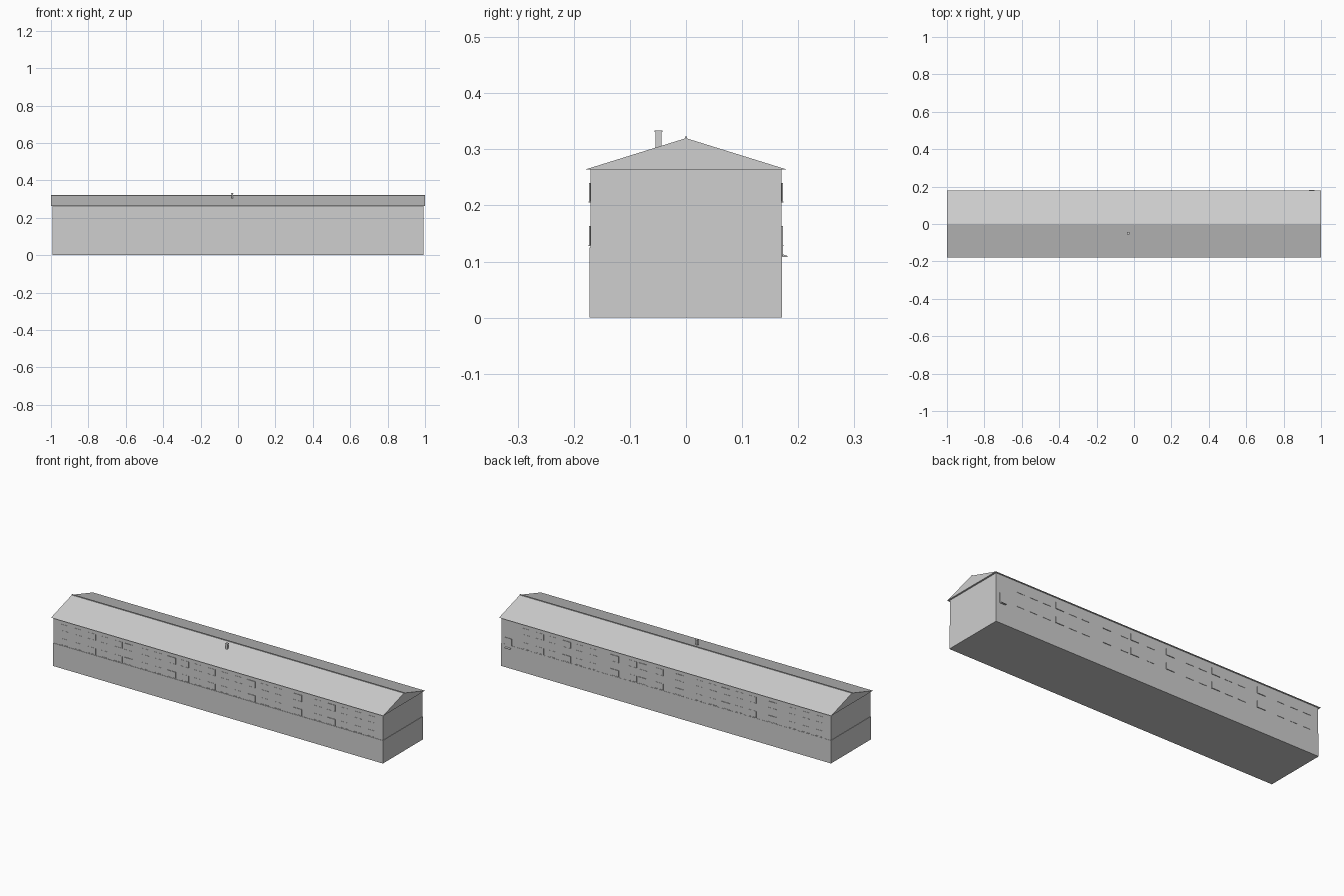
import bpy

old = bpy.data.objects.get("Cube")
if old:
    bpy.data.objects.remove(old, do_unlink=True)

grey = bpy.data.materials.new("light_grey")
grey.use_nodes = True
COLOUR = (0.62, 0.62, 0.62, 1)
grey.diffuse_color = COLOUR
grey.node_tree.nodes["Principled BSDF"].inputs["Base Color"].default_value = COLOUR


def make_mesh(name, verts, faces):
    mesh = bpy.data.meshes.new(name)
    mesh.from_pydata(verts, [], faces)
    mesh.materials.append(grey)
    obj = bpy.data.objects.new(name, mesh)
    bpy.context.collection.objects.link(obj)
    return obj


def prism(name, profile, x0, x1):
    """Extrude a counter-clockwise (y, z) profile along x."""
    n = len(profile)
    verts = [(x, y, z) for x in (x0, x1) for y, z in profile]
    faces = [tuple(reversed(range(n))), tuple(range(n, 2 * n))]
    faces += [(i, (i + 1) % n, n + (i + 1) % n, n + i) for i in range(n)]
    return make_mesh(name, verts, faces)


def box(name, x0, x1, y0, y1, z0, z1):
    return prism(name, [(y0, z0), (y1, z0), (y1, z1), (y0, z1)], x0, x1)


# Walls: a slightly wider ground storey below the upper storeys
WALL = 0.170
STEP = 0.125
box("lower_walls", -0.993, 0.993, -0.172, 0.171, 0, STEP)
box("upper_walls", -0.991, 0.991, -WALL, WALL, STEP, 0.264)

# Gabled roof with ridge cap
prism("roof", [(-0.180, 0.264), (0.180, 0.264), (0, 0.320)], -1, 1)
box("ridge_cap", -1, 1, -0.002, 0.002, 0.318, 0.323)

# Chimney with a small cap
box("chimney", -0.036, -0.026, -0.054, -0.044, 0.295, 0.331)
box("chimney_cap", -0.038, -0.024, -0.056, -0.042, 0.331, 0.334)


# Two rows of shallow windows with sills on each long side
def window(label, x, side, z, width, depth):
    inner, outer = sorted((side * WALL, side * (WALL + depth)))
    box(label + "_window", x - width / 2, x + width / 2, inner, outer, z, z + 0.033)
    inner, outer = sorted((side * WALL, side * (WALL + depth + 0.001)))
    box(label + "_sill", x - width / 2, x + width / 2, inner, outer, z - 0.002, z)


bays = {"front": (-1, (-0.54, -0.28, 0.2, 0.48, 0.68)),
        "back": (1, (0.60, 0.31, 0.14, -0.08, -0.36, -0.64))}
for label, (side, proud) in bays.items():
    for z in (0.130, 0.207):
        for x in proud:
            window(label + "_proud", x, side, z, 0.05, 0.003)
        for i in range(24):
            x = -0.92 + i * 0.08
            if min(abs(x - p) for p in proud) > 0.055 and not (side > 0 and x > 0.9):
                window(label, x, side, z, 0.045, 0.001)

# Back entrance with a small sloping canopy
box("back_door_frame", 0.93, 0.97, WALL, WALL + 0.003, 0.11, 0.163)
prism("entrance_canopy", [(WALL, 0.108), (0.181, 0.108), (0.181, 0.110), (WALL, 0.114)], 0.935, 0.965)
